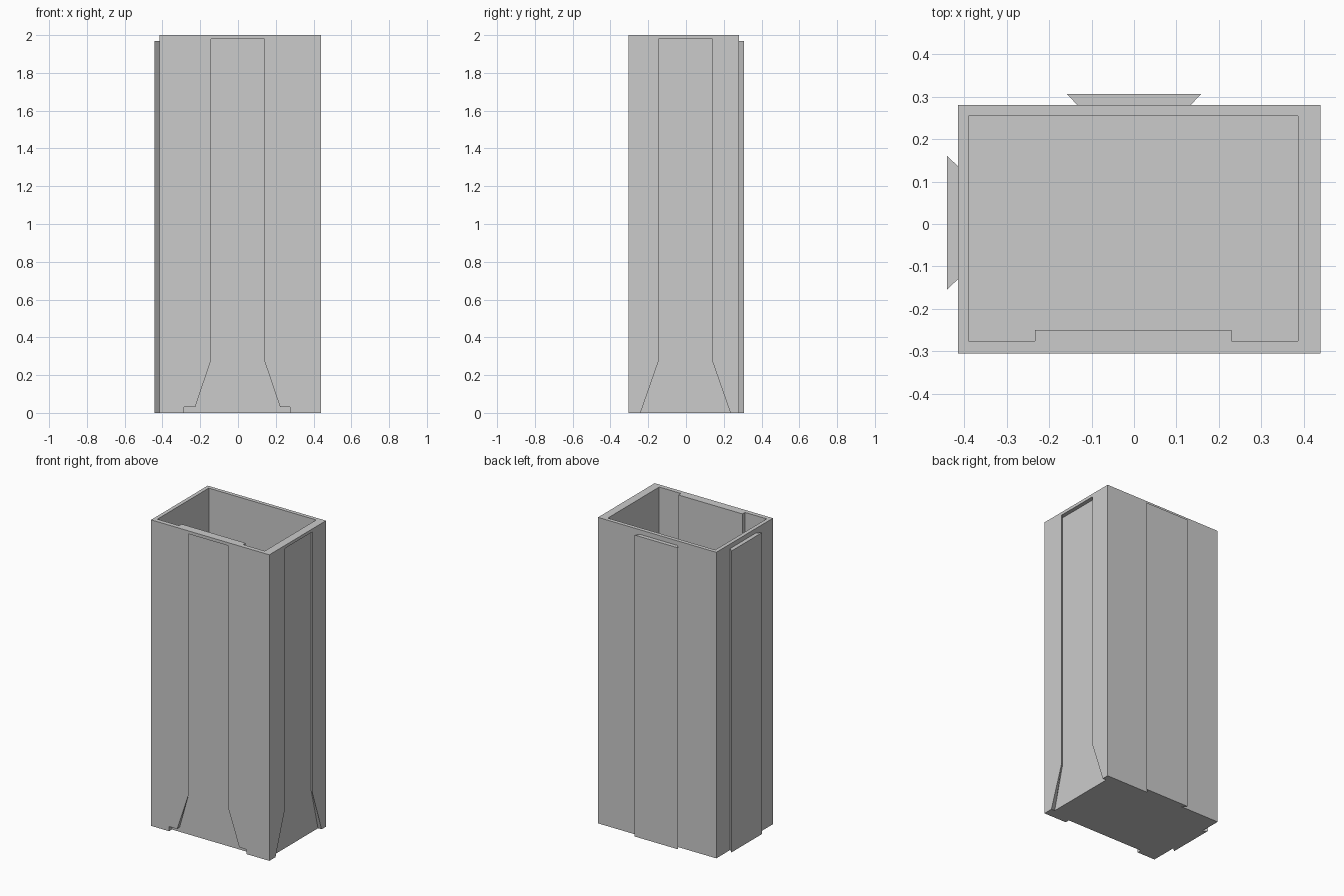
import bpy
import bmesh
from mathutils import Matrix, Vector
from math import pi

old = bpy.data.objects.get("Cube")
if old:
    bpy.data.objects.remove(old, do_unlink=True)

grey = bpy.data.materials.new("plain grey")
grey.use_nodes = True
grey.diffuse_color = (0.6, 0.6, 0.6, 1)
grey.node_tree.nodes["Principled BSDF"].inputs["Base Color"].default_value = (0.6, 0.6, 0.6, 1)


def loft(name, rings, matrix=Matrix()):
    """Solid through a stack of rings; each ring is (z, [(x, y), ...])."""
    bm = bmesh.new()
    rows = [[bm.verts.new((x, y, z)) for x, y in pts] for z, pts in rings]
    for low, high in zip(rows, rows[1:]):
        for i in range(len(low)):
            j = (i + 1) % len(low)
            bm.faces.new((low[i], low[j], high[j], high[i]))
    bm.faces.new(rows[0][::-1])
    bm.faces.new(rows[-1])
    bm.transform(matrix)
    bmesh.ops.recalc_face_normals(bm, faces=bm.faces)
    mesh = bpy.data.meshes.new(name)
    bm.to_mesh(mesh)
    bm.free()
    mesh.materials.append(grey)
    obj = bpy.data.objects.new(name, mesh)
    bpy.context.collection.objects.link(obj)
    return obj


def prism(name, pts, z0, z1, matrix=Matrix()):
    return loft(name, [(z0, pts), (z1, pts)], matrix)


def rect(x0, x1, y0, y1):
    return [(x0, y0), (x1, y0), (x1, y1), (x0, y1)]


def carve(target, cutter):
    mod = target.modifiers.new("cut", "BOOLEAN")
    mod.operation = "DIFFERENCE"
    mod.solver = "EXACT"
    mod.object = cutter
    bpy.context.view_layer.update()
    deps = bpy.context.evaluated_depsgraph_get()
    mesh = bpy.data.meshes.new_from_object(target.evaluated_get(deps))
    target.modifiers.clear()
    target.data = mesh
    bpy.data.objects.remove(cutter, do_unlink=True)


LEFT, RIGHT, FRONT, BACK = -0.415, 0.44, -0.305, 0.28
DEPTH = 0.026


# Dovetail slot section, cut into a wall whose outside is at y = 0
def slot(outer, inner):
    return [(-outer, -0.02), (outer, -0.02), (outer, 0), (inner, DEPTH),
            (-inner, DEPTH), (-outer, 0)]


def slot_cutter(flare_z, flare, matrix):
    return loft("slot_cutter", [
        (-0.05, slot(flare, flare)), (flare_z, slot(flare, flare)),
        (0.275, slot(0.142, 0.167)), (1.98, slot(0.142, 0.167))], matrix)


# Open-topped box
body = prism("box_body", rect(LEFT, RIGHT, FRONT, BACK), 0, 2)

# Hollow, with the front wall thickened behind its slot
hollow = [(-0.39, -0.276), (-0.233, -0.276), (-0.233, -0.25), (0.23, -0.25),
          (0.23, -0.276), (0.387, -0.276), (0.387, 0.255), (-0.39, 0.255)]
carve(body, prism("hollow_cutter", hollow, 0.055, 2.1))

# Flared slots in the front and side walls
front = Matrix.Translation(Vector((-0.002, FRONT, 0)))
side = Matrix.Translation(Vector((RIGHT, -0.003, 0))) @ Matrix.Rotation(pi / 2, 4, "Z")
carve(body, slot_cutter(0.03, 0.225, front))
carve(body, slot_cutter(0, 0.238, side))

# Shallow notch along the bottom front edge
carve(body, prism("notch_cutter", rect(-0.285, 0.275, -0.35, FRONT + 0.029), -0.05, 0.03))

# Matching dovetail rails on the other two walls
rail = [(-0.133, 0), (0.133, 0), (0.158, 0.026), (-0.158, 0.026)]
prism("back_rail", rail, 0, 1.97, Matrix.Translation(Vector((0, BACK, 0))))
prism("side_rail", rail, 0, 1.97,
      Matrix.Translation(Vector((LEFT, 0.003, 0))) @ Matrix.Rotation(pi / 2, 4, "Z"))
